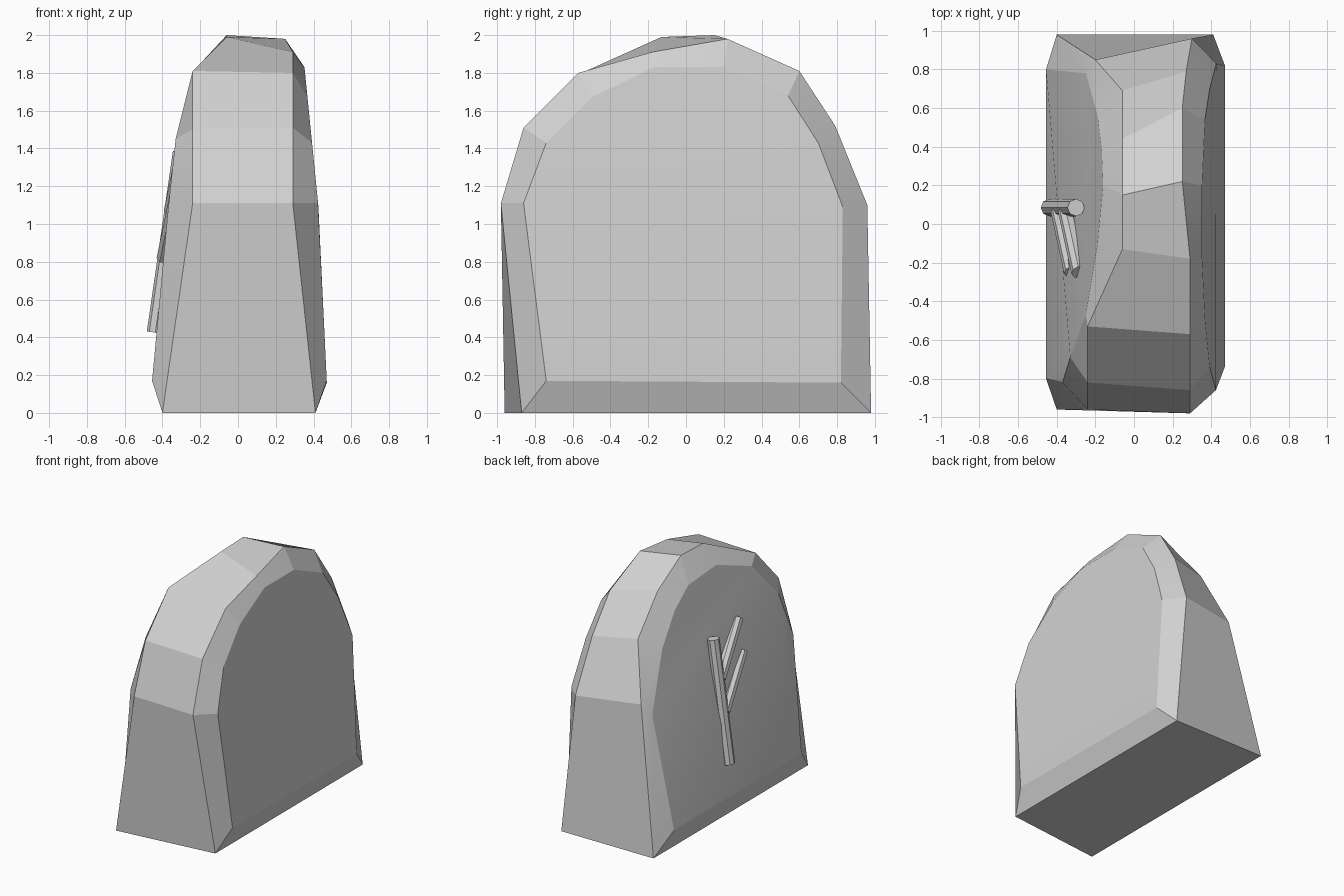
import bpy
import bmesh
from mathutils import Vector

if "Cube" in bpy.data.objects:
    bpy.data.objects.remove(bpy.data.objects["Cube"], do_unlink=True)

GREY = (0.64, 0.64, 0.64, 1)
stone_grey = bpy.data.materials.new("stone_grey")
stone_grey.use_nodes = True
stone_grey.diffuse_color = GREY
stone_grey.node_tree.nodes["Principled BSDF"].inputs["Base Color"].default_value = GREY


def make_object(name, bm, smooth_angle=None):
    """Turn a bmesh into a named grey object, optionally smoothed by angle."""
    bmesh.ops.recalc_face_normals(bm, faces=bm.faces[:])
    mesh = bpy.data.meshes.new(name)
    bm.to_mesh(mesh)
    bm.free()
    mesh.materials.append(stone_grey)
    obj = bpy.data.objects.new(name, mesh)
    bpy.context.collection.objects.link(obj)
    if smooth_angle is not None:
        bpy.ops.object.select_all(action="DESELECT")
        obj.select_set(True)
        bpy.context.view_layer.objects.active = obj
        bpy.ops.object.shade_smooth_by_angle(angle=smooth_angle)
    return obj


def loft(name, loops, first_cap, last_cap, smooth_angle):
    """Bridge closed loops of equal length; caps are lists of corner indices."""
    bm = bmesh.new()
    rings = [[bm.verts.new(point) for point in loop] for loop in loops]
    count = len(rings[0])
    for ring, following in zip(rings, rings[1:]):
        for i in range(count):
            j = (i + 1) % count
            bm.faces.new((ring[i], ring[j], following[j], following[i]))
    for ring, cap in ((rings[0], first_cap), (rings[-1], last_cap)):
        for corners in cap:
            bm.faces.new([ring[i] for i in corners])
    return make_object(name, bm, smooth_angle)


def rod(name, start, end, radius):
    """Eight-sided straight bar between two points."""
    start, end = Vector(start), Vector(end)
    axis = end - start
    bm = bmesh.new()
    bmesh.ops.create_cone(bm, cap_ends=True, segments=8, radius1=radius,
                          radius2=radius, depth=axis.length)
    bmesh.ops.rotate(bm, verts=bm.verts[:],
                     matrix=axis.to_track_quat("Z", "Y").to_matrix())
    bmesh.ops.translate(bm, verts=bm.verts[:], vec=(start + end) / 2)
    return make_object(name, bm)


# Rough arched slab: each loop runs from the front base over the top to the back base
right_face = [(-.455, -.8, .17), (-.37, -.82, 1.08), (-.33, -.69, 1.45),
              (-.25, -.47, 1.73), (-.19, -.11, 1.86), (-.16, .2, 1.81),
              (-.167, .38, 1.68), (-.19, .57, 1.45), (-.25, .78, 1.02),
              (-.455, .8, .17)]
right_rim = [(-.4, -.96, 0), (-.24, -.96, 1.11), (-.24, -.82, 1.5),
             (-.24, -.53, 1.81), (-.06, -.13, 1.99), (-.06, .15, 2),
             (-.06, .44, 1.83), (-.06, .69, 1.54), (-.2, .85, 1.12),
             (-.4, .98, 0)]
left_rim = [(.41, -.87, 0), (.29, -.98, 1.11), (.29, -.86, 1.51),
            (.29, -.57, 1.8), (.29, -.18, 1.91), (.25, .22, 1.98),
            (.25, .6, 1.81), (.27, .79, 1.52), (.3, .96, 1.1),
            (.41, .98, 0)]

# The left face leans in, a little more steeply above the shoulders
left_outline = [(-.74, .17), (-.86, 1.11), (-.74, 1.43), (-.5, 1.67),
                (-.17, 1.83), (.2, 1.83), (.54, 1.68), (.7, 1.43),
                (.83, 1.09), (.82, .16)]
left_face = [(min(.478 - .048 * z, .535 - .1 * z), y, z) for y, z in left_outline]

loft("stone_slab", [right_face, right_rim, left_rim, left_face],
     [(0, 1, 2, 9), (2, 8, 9), range(2, 9)],
     [(0, 1, 8, 9), range(1, 9)], 0.2)

# Raised mark on the right face: one stem with two matching slanted branches
rod("mark_stem", (-.438, .085, .425), (-.3, .085, 1.38), .045)
for name, x, z in (("mark_lower_branch", -.39, .82), ("mark_upper_branch", -.352, 1.07)):
    rod(name, (x, .07, z), (x + .07, -.25, z + .34), .042)
